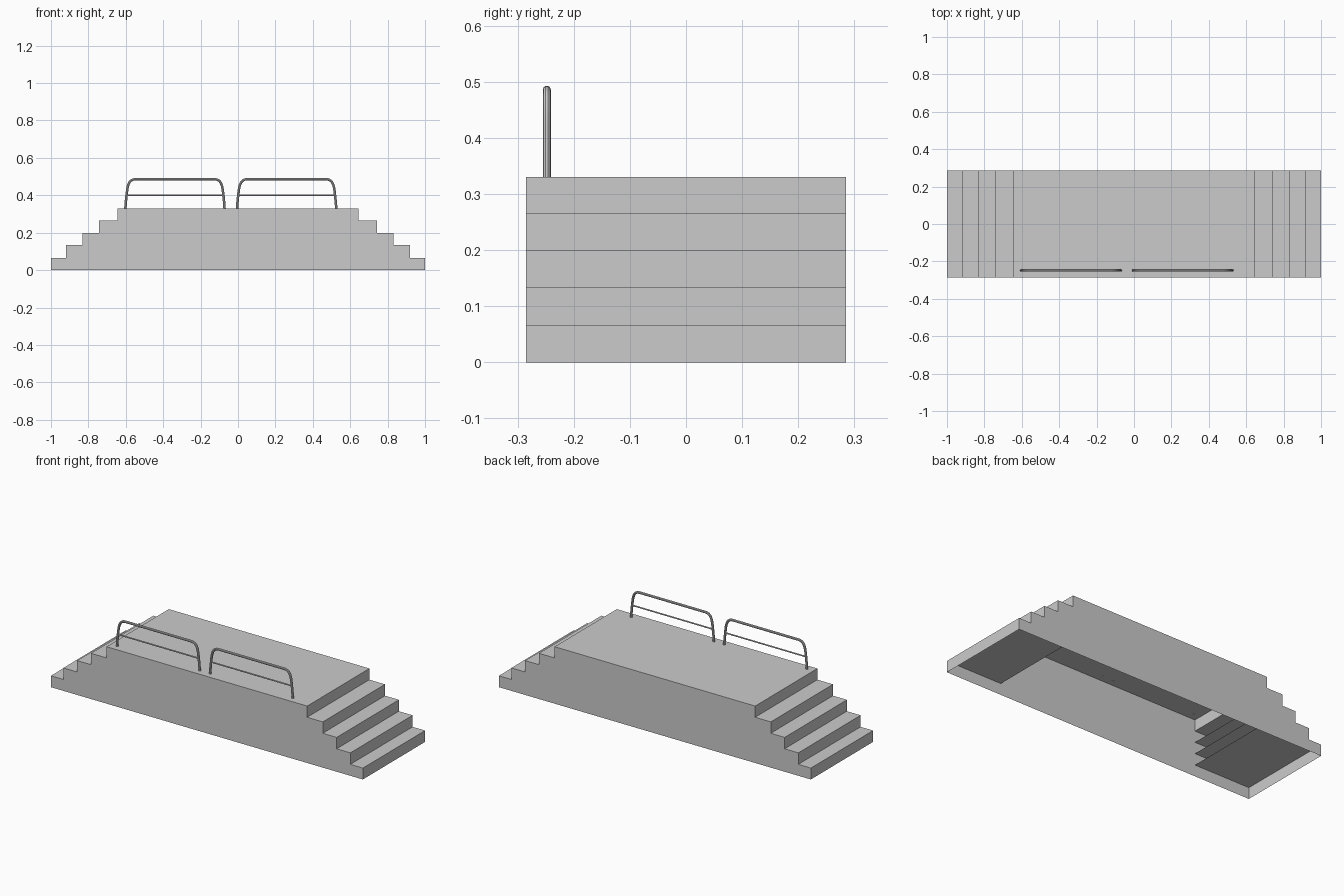
import bpy, bmesh

if "Cube" in bpy.data.objects:
    bpy.data.objects.remove(bpy.data.objects["Cube"])

DEPTH = 0.285
# outer edge x and tread height of each level, ground up
STEPS = [(1.0, 0.066), (0.92, 0.133), (0.832, 0.199), (0.743, 0.265), (0.643, 0.33)]
TOP_X, TOP_Z = STEPS[-1]


def mesh_object(name, bm):
    me = bpy.data.meshes.new(name)
    bm.to_mesh(me)
    bm.free()
    ob = bpy.data.objects.new(name, me)
    bpy.context.collection.objects.link(ob)
    return ob


def strip(bm, a, b):
    """Full-depth quad between two (x, z) points."""
    bm.faces.new([bm.verts.new((x, y, z)) for (x, z), y in
                  ((a, -DEPTH), (b, -DEPTH), (b, DEPTH), (a, DEPTH))])


# stepped side walls
right = []
z_prev = 0
for x, z in STEPS:
    right += [(x, z_prev), (x, z)]
    z_prev = z
profile = right + [(-x, z) for x, z in reversed(right)]
bm = bmesh.new()
for y, pts in ((-DEPTH, profile), (DEPTH, profile[::-1])):
    bm.faces.new([bm.verts.new((x, y, z)) for x, z in pts])
mesh_object("side_walls", bm)

# platform deck
bm = bmesh.new()
strip(bm, (-TOP_X, TOP_Z), (TOP_X, TOP_Z))
mesh_object("deck", bm)

# stairs at both ends; treads run inward to the deck edge, underside is open
for side, s in (("right", 1), ("left", -1)):
    bm = bmesh.new()
    z_prev = 0
    for x, z in STEPS:
        ends = [(s * x, z_prev), (s * x, z)]
        strip(bm, *(ends[::-1] if s > 0 else ends))
        if x > TOP_X:
            tread = [(s * TOP_X, z), (s * x, z)]
            strip(bm, *(tread if s > 0 else tread[::-1]))
        z_prev = z
    for f in bm.faces:
        f.normal_update()
        if f.normal.x * s < -0.5:
            f.normal_flip()
    mesh_object(side + "_stairs", bm)


def tube(name, points, radius, centre_x):
    """Round tube along bezier points given as (co, left handle, right handle) in x, z."""
    cu = bpy.data.curves.new(name, 'CURVE')
    cu.dimensions = '3D'
    cu.bevel_depth = radius
    cu.bevel_resolution = 3
    cu.resolution_u = 8
    cu.use_fill_caps = True
    sp = cu.splines.new('BEZIER')
    sp.bezier_points.add(len(points) - 1)
    for bp, (co, hl, hr) in zip(sp.bezier_points, points):
        bp.handle_left_type = bp.handle_right_type = 'FREE'
        bp.co = (co[0], 0, co[1])
        bp.handle_left = (hl[0], 0, hl[1])
        bp.handle_right = (hr[0], 0, hr[1])
    ob = bpy.data.objects.new(name, cu)
    ob.location = (centre_x, -0.248, 0)
    bpy.context.collection.objects.link(ob)
    bpy.ops.object.select_all(action='DESELECT')
    ob.select_set(True)
    bpy.context.view_layer.objects.active = ob
    bpy.ops.object.convert(target='MESH')
    bpy.ops.object.shade_smooth_by_angle()


# handrails: bent hoop plus a thinner mid bar
half = [((-0.265, 0.328), (-0.265, 0.328), (-0.264, 0.36)),
        ((-0.256, 0.425), (-0.26, 0.39), (-0.251, 0.465)),
        ((-0.21, 0.486), (-0.24, 0.486), (-0.15, 0.486))]
hoop = half + [tuple((-h[0], h[1]) for h in (c, r, l)) for c, l, r in reversed(half)]
bar = [((x, 0.4),) * 3 for x in (-0.259, 0.259)]
for i, cx in enumerate((-0.337, 0.26), 1):
    tube(f"handrail_hoop_{i}", hoop, 0.007, cx)
    tube(f"handrail_bar_{i}", bar, 0.004, cx)
